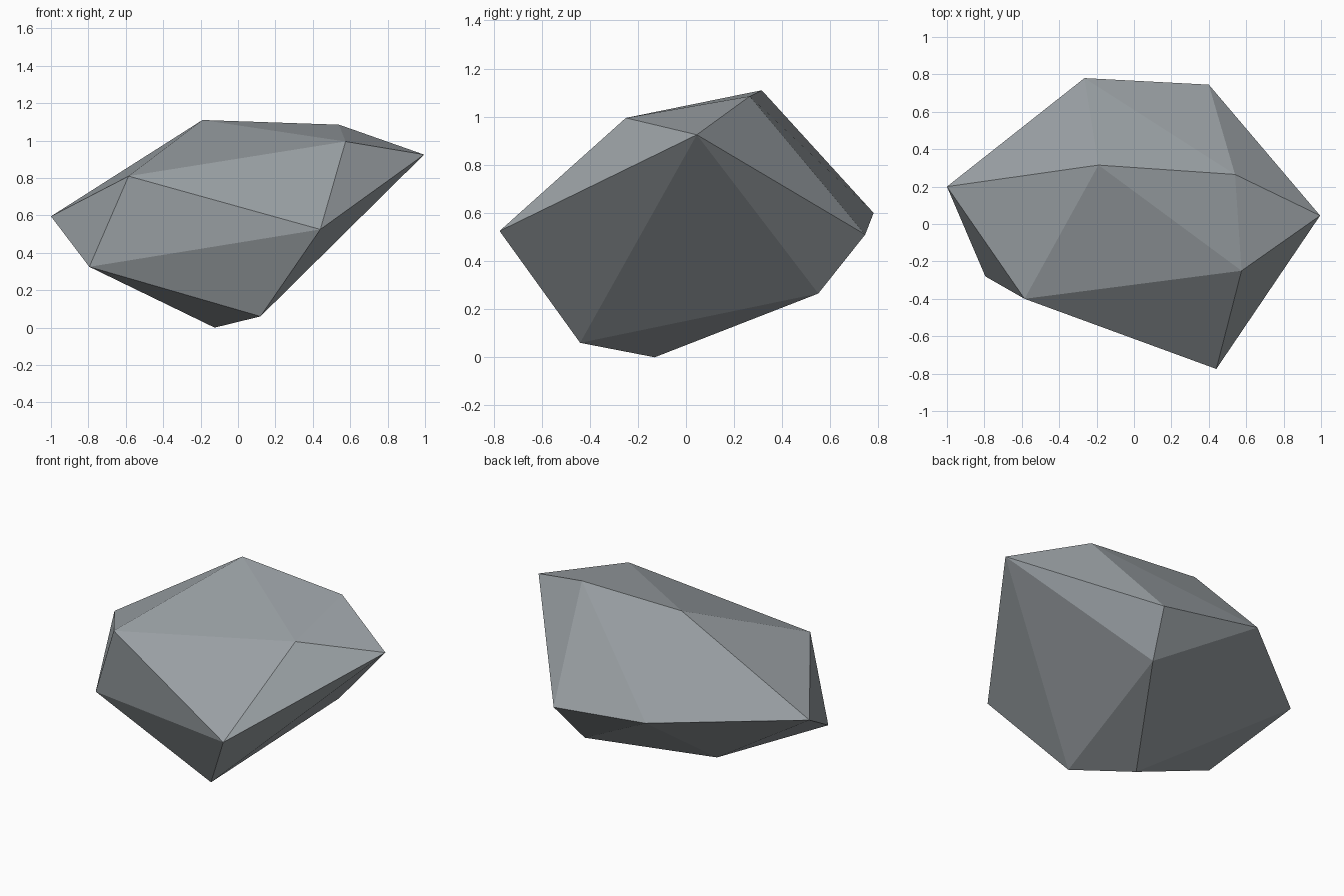
import bpy
import bmesh

cube = bpy.data.objects.get("Cube")
if cube:
    bpy.data.objects.remove(cube, do_unlink=True)

# Stone colour
stone = bpy.data.materials.new("blue_grey_stone")
stone.use_nodes = True
colour = (0.33, 0.36, 0.38, 1)
stone.diffuse_color = colour
shader = stone.node_tree.nodes["Principled BSDF"]
shader.inputs["Base Color"].default_value = colour
shader.inputs["Roughness"].default_value = 0.9

# Corners of the boulder, from the foot to the crown
foot = [(-0.125, -0.13, 0), (0.12, -0.44, 0.06), (0.32, 0.55, 0.265)]
waist = [(-0.795, -0.28, 0.325), (0.44, -0.775, 0.525), (0.4, 0.745, 0.51),
         (-0.265, 0.78, 0.6), (-1, 0.2, 0.595)]
crown = [(-0.585, -0.4, 0.81), (0.995, 0.045, 0.925), (0.575, -0.25, 0.995),
         (0.54, 0.265, 1.085), (-0.19, 0.315, 1.11)]

# Boulder: flat facets stretched over the corners
bm = bmesh.new()
for corner in foot + waist + crown:
    bm.verts.new(corner)
bmesh.ops.convex_hull(bm, input=bm.verts[:])
bmesh.ops.recalc_face_normals(bm, faces=bm.faces[:])
for face in bm.faces:
    face.smooth = False

mesh = bpy.data.meshes.new("boulder")
bm.to_mesh(mesh)
bm.free()
mesh.materials.append(stone)
boulder = bpy.data.objects.new("boulder", mesh)
bpy.context.collection.objects.link(boulder)
